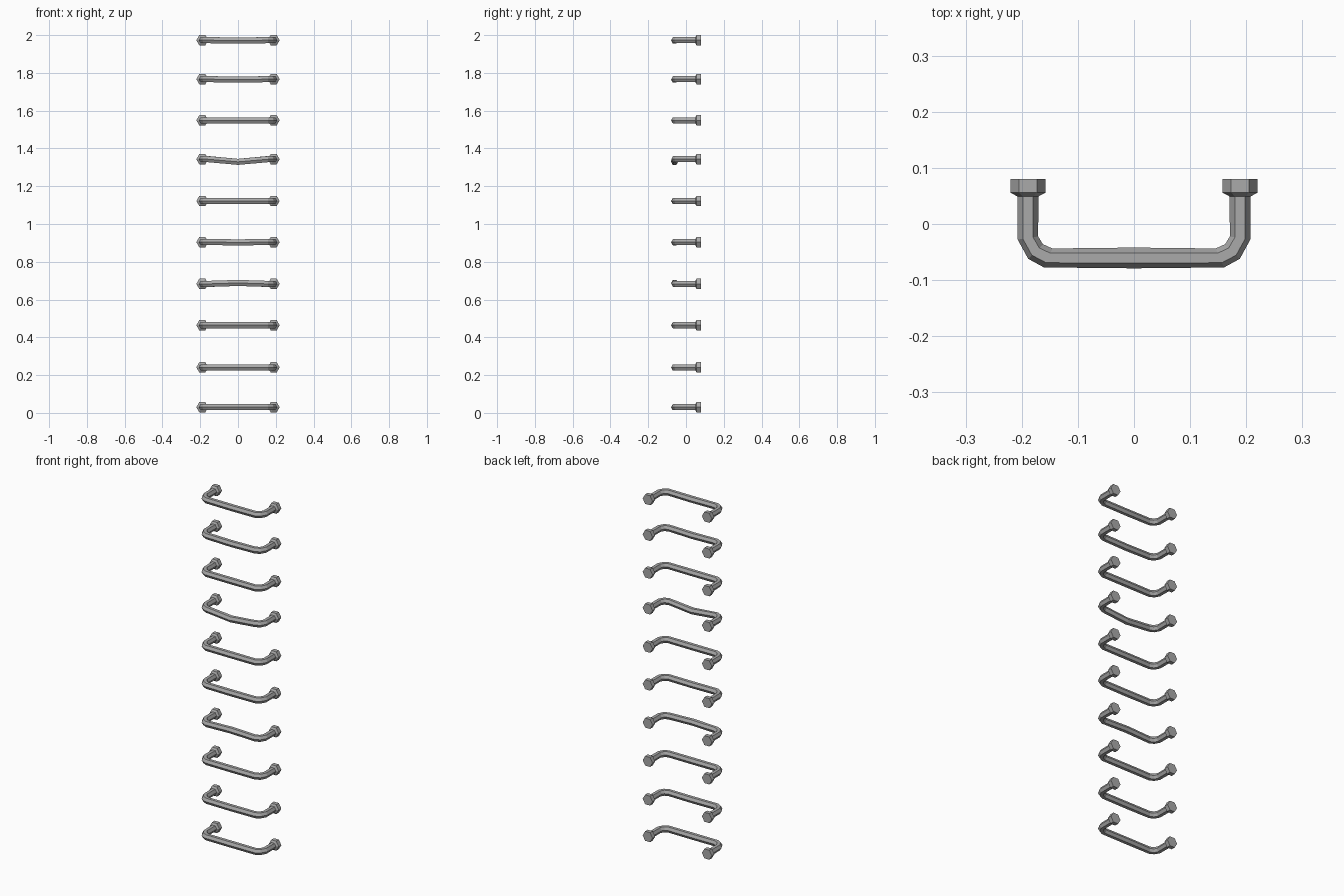
import bpy
import bmesh
import math
from mathutils import Vector

cube = bpy.data.objects.get("Cube")
if cube:
    bpy.data.objects.remove(cube, do_unlink=True)

SIDES = 6
LEG_X = 0.189
BAR_RADIUS = 0.0185
NUT_RADIUS = 0.0315

steel = bpy.data.materials.new("grey steel")
steel.use_nodes = True
GREY = (0.40, 0.40, 0.40, 1)
steel.diffuse_color = GREY
steel.node_tree.nodes["Principled BSDF"].inputs["Base Color"].default_value = GREY


def hex_loft(name, rings):
    """Skin hexagonal rings given as (centre, direction in plan, radius)."""
    bm = bmesh.new()
    loops = []
    for centre, direction, radius in rings:
        side = Vector((-direction[1], direction[0], 0)).normalized()
        up = Vector((0, 0, 1))
        angles = [math.tau * i / SIDES for i in range(SIDES)]
        loops.append([bm.verts.new(Vector(centre) + radius * (side * math.cos(a) + up * math.sin(a)))
                      for a in angles])
    for a, b in zip(loops, loops[1:]):
        for i in range(SIDES):
            j = (i + 1) % SIDES
            bm.faces.new((a[i], a[j], b[j], b[i]))
    bm.faces.new(loops[0])
    bm.faces.new(loops[-1])
    bmesh.ops.recalc_face_normals(bm, faces=bm.faces)
    mesh = bpy.data.meshes.new(name)
    bm.to_mesh(mesh)
    bm.free()
    mesh.materials.append(steel)
    obj = bpy.data.objects.new(name, mesh)
    bpy.context.collection.objects.link(obj)
    return obj


# Half of the bent bar: x, y and the direction of travel
half_path = [
    (-LEG_X, 0.06, (0, -1)),
    (-LEG_X, -0.025, (0.15, -1)),
    (-0.1755, -0.049, (1, -1)),
    (-0.153, -0.0605, (1, -0.45)),
]

# Height of each rung and how far its middle is bent up or down
rungs = [
    (0.03, 0), (0.241, -0.001), (0.464, 0), (0.683, 0.005), (0.904, -0.001),
    (1.122, 0), (1.343, -0.014), (1.549, 0), (1.767, -0.003), (1.973, -0.001),
]

for number, (z, bend) in enumerate(rungs, 1):
    # Bent bar
    rings = [((x, y, z), d, BAR_RADIUS) for x, y, d in half_path]
    rings.append(((0, -0.0605, z + bend), (1, 0), BAR_RADIUS))
    rings += [((-x, y, z), (d[0], -d[1]), BAR_RADIUS) for x, y, d in reversed(half_path)]
    hex_loft(f"rung_{number}", rings)

    # Wall nuts with a tapered collar
    for label, sign in (("right", -1), ("left", 1)):
        profile = [(0.08, NUT_RADIUS), (0.056, NUT_RADIUS), (0.049, BAR_RADIUS)]
        hex_loft(f"{label}_wall_nut_{number}",
                 [((sign * LEG_X, y, z), (0, -1), r) for y, r in profile])
